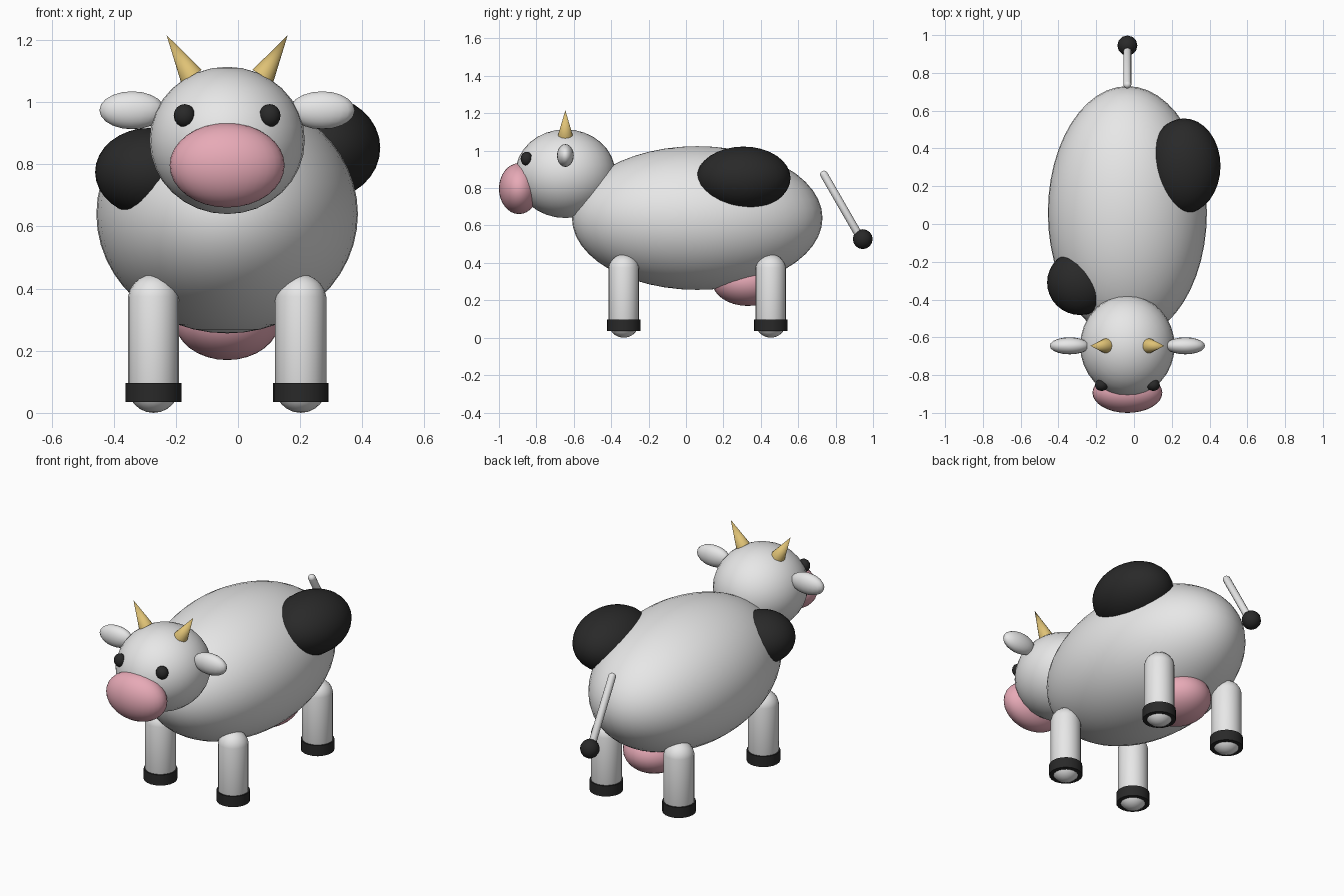
import bpy, math
from mathutils import Vector

if "Cube" in bpy.data.objects:
    bpy.data.objects.remove(bpy.data.objects["Cube"])

CX = -0.035  # symmetry plane of the animal


def material(name, rgb):
    m = bpy.data.materials.new(name)
    m.diffuse_color = (*rgb, 1)
    m.use_nodes = True
    m.node_tree.nodes["Principled BSDF"].inputs["Base Color"].default_value = m.diffuse_color
    return m


WHITE = material("soft_white", (0.8, 0.8, 0.8))
BLACK = material("black", (0.022, 0.022, 0.022))
PINK = material("pink", (0.9, 0.45, 0.53))
GOLD = material("horn_gold", (0.74, 0.54, 0.18))


def finish(name, mat):
    ob = bpy.context.object
    ob.name = name
    ob.data.materials.append(mat)
    bpy.ops.object.shade_smooth_by_angle(angle=math.radians(50))
    return ob


def ellipsoid(name, loc, radii, mat, segs=32, rings=16):
    bpy.ops.mesh.primitive_uv_sphere_add(segments=segs, ring_count=rings, location=loc)
    bpy.context.object.scale = radii
    bpy.ops.object.transform_apply(location=False, rotation=False)
    return finish(name, mat)


def capsule(name, a, b, r, mat, segs=20):
    """Round-ended rod: a sphere whose two halves are pulled apart."""
    a, b = Vector(a), Vector(b)
    bpy.ops.mesh.primitive_uv_sphere_add(segments=segs, ring_count=11, radius=r)
    ob = bpy.context.object
    half = (b - a).length / 2
    for v in ob.data.vertices:
        v.co.z += half if v.co.z > 0 else -half
    ob.location = (a + b) / 2
    ob.rotation_euler = (b - a).to_track_quat('Z', 'Y').to_euler()
    return finish(name, mat)


# Torso, head, muzzle and udder
ellipsoid("body", (CX, 0.06, 0.64), (0.421, 0.67, 0.384), WHITE, 48, 24)
ellipsoid("head", (CX, -0.645, 0.877), (0.25, 0.268, 0.237), WHITE)
ellipsoid("muzzle", (CX, -0.893, 0.797), (0.185, 0.107, 0.136), PINK)
ellipsoid("udder", (CX, 0.33, 0.30), (0.17, 0.19, 0.13), PINK)

# Coat patches bulging from the torso
ellipsoid("rear_patch", (0.265, 0.307, 0.853), (0.193, 0.252, 0.169), BLACK)
ellipsoid("shoulder_patch", (-0.285, -0.31, 0.775), (0.175, 0.172, 0.142), BLACK)

# Paired head features and legs
for side, s in (("left", -1), ("right", 1)):
    ellipsoid(side + "_eye", (CX + s * 0.137, -0.852, 0.957), (0.035, 0.032, 0.037), BLACK, 16, 8)
    ellipsoid(side + "_ear", (CX + s * 0.306, -0.645, 0.974), (0.105, 0.045, 0.061), WHITE, 20, 10)

    # Horn leaning outwards
    base = Vector((CX + s * 0.115, -0.645, 1.084))
    tip = Vector((CX + s * 0.195, -0.645, 1.216))
    bpy.ops.mesh.primitive_cone_add(vertices=16, radius1=0.039, radius2=0,
                                    depth=(tip - base).length, location=(base + tip) / 2,
                                    rotation=(tip - base).to_track_quat('Z', 'Y').to_euler())
    finish(side + "_horn", GOLD)

    for end, y in (("front", -0.333), ("rear", 0.453)):
        x = CX + s * 0.237
        capsule(f"{end}_{side}_leg", (x, y, 0.083), (x, y, 0.363), 0.083, WHITE)
        bpy.ops.mesh.primitive_cylinder_add(vertices=20, radius=0.09, depth=0.062,
                                            location=(x, y, 0.066))
        finish(f"{end}_{side}_hoof", BLACK)

# Tail with a dark tuft
capsule("tail", (CX, 0.738, 0.872), (CX, 0.935, 0.53), 0.021, WHITE, 12)
ellipsoid("tail_tuft", (CX, 0.945, 0.527), (0.053, 0.053, 0.053), BLACK, 12, 8)
